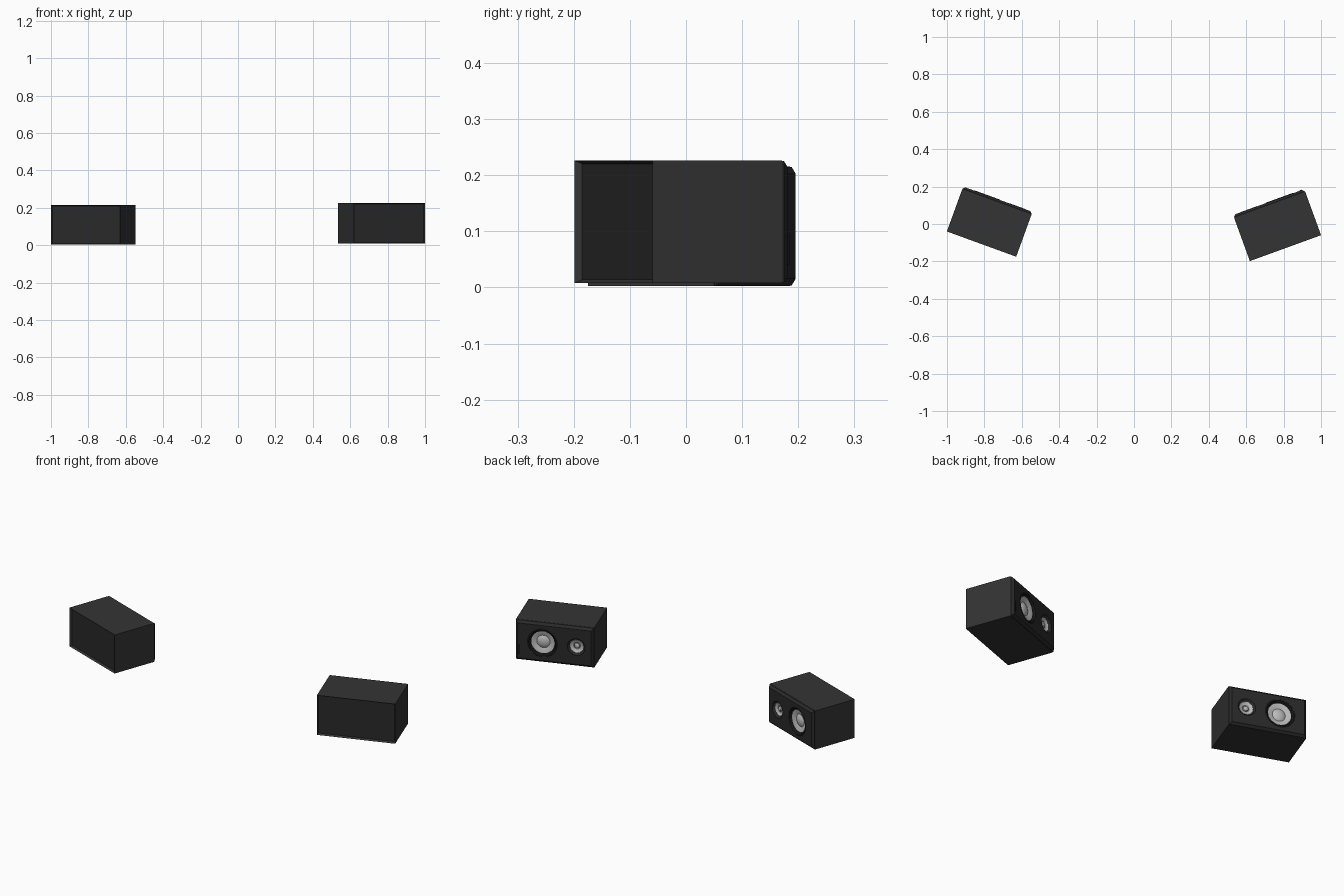
import bpy, bmesh, math
from mathutils import Matrix, Vector

if "Cube" in bpy.data.objects:
    bpy.data.objects.remove(bpy.data.objects["Cube"])


def material(name, r, g, b):
    m = bpy.data.materials.new(name)
    m.diffuse_color = (r, g, b, 1)
    m.use_nodes = True
    m.node_tree.nodes["Principled BSDF"].inputs["Base Color"].default_value = m.diffuse_color
    return m


SHELL = material("charcoal shell", 0.034, 0.034, 0.034)
BAFFLE = material("dark baffle", 0.022, 0.022, 0.023)
BLACK = material("black rubber", 0.008, 0.008, 0.008)
CONE = material("pale cone", 0.5, 0.5, 0.5)
GREY = material("mid grey", 0.2, 0.2, 0.2)

# Cabinet size in local space: width x, depth y, height z
W, D, H = 0.405, 0.262, 0.218
SLAB = 0.016
FACE = D / 2


def finish(bm, name, mats, smooth=False):
    bmesh.ops.recalc_face_normals(bm, faces=bm.faces)
    me = bpy.data.meshes.new(name)
    bm.to_mesh(me)
    bm.free()
    for m in mats:
        me.materials.append(m)
    ob = bpy.data.objects.new(name, me)
    bpy.context.collection.objects.link(ob)
    if smooth:
        bpy.ops.object.select_all(action='DESELECT')
        ob.select_set(True)
        bpy.context.view_layer.objects.active = ob
        bpy.ops.object.shade_smooth_by_angle(angle=math.radians(30))
    return ob


def box_bm(size, centre):
    bm = bmesh.new()
    bmesh.ops.create_cube(bm, size=1, matrix=Matrix.Translation(centre) @ Matrix.Diagonal((*size, 1)))
    return bm


def lathe(name, x, profile, mats, bands, steps=48):
    """Spin (radius, height above baffle) round the y axis; bands gives a material per segment."""
    bm = bmesh.new()
    rings = []
    for r, h in profile:
        if r == 0:
            rings.append([bm.verts.new((x, FACE + h, 0))] * steps)
        else:
            rings.append([bm.verts.new((x + r * math.cos(a), FACE + h, r * math.sin(a)))
                          for a in (2 * math.pi * i / steps for i in range(steps))])
    for k in range(len(rings) - 1):
        a, b = rings[k], rings[k + 1]
        for i in range(steps):
            j = (i + 1) % steps
            quad = list(dict.fromkeys((a[i], a[j], b[j], b[i])))
            bm.faces.new(quad).material_index = bands[k]
    ob = finish(bm, name, mats, True)
    # an open dish must face outwards
    me = ob.data
    if sum(p.normal.y * p.area for p in me.polygons) < 0:
        me.flip_normals()
    return ob


def cut(ob, x, radius, depth):
    bm = bmesh.new()
    bmesh.ops.create_cone(bm, cap_ends=True, segments=48, radius1=radius, radius2=radius, depth=2 * depth,
                          matrix=Matrix.Translation((x, FACE, 0)) @ Matrix.Rotation(math.pi / 2, 4, 'X'))
    cutter = finish(bm, "cutter", [])
    cutter.hide_render = True
    mod = ob.modifiers.new("hole", 'BOOLEAN')
    mod.operation = 'DIFFERENCE'
    mod.solver = 'EXACT'
    mod.object = cutter
    bpy.context.view_layer.objects.active = ob
    bpy.ops.object.modifier_apply(modifier=mod.name)
    bpy.data.objects.remove(cutter)


def speaker(side, m, scale, centre, yaw, has_slot):
    """m = +1 puts the woofer on the local +x side, -1 on the other."""
    parts = []
    wx, tx = 0.062 * m, -0.113 * m

    # cabinet shell with recessed rear panel
    bm = box_bm((W, D - SLAB, H), (0, -SLAB / 2, 0))
    rear = [f for f in bm.faces if f.normal.y < -0.9]
    bmesh.ops.inset_region(bm, faces=rear, thickness=0.008)
    for v in rear[0].verts:
        v.co.y += 0.012
    rear[0].material_index = 1
    shell = finish(bm, side + "_cabinet", [SHELL, BAFFLE])

    # baffle slab with chamfered outer edge
    bm = box_bm((W - 0.002, SLAB, H - 0.002), (0, FACE - SLAB / 2, 0))
    edges = [e for e in bm.edges if all(v.co.y > FACE - 0.001 for v in e.verts)]
    bmesh.ops.bevel(bm, geom=edges, offset=0.012, segments=1, affect='EDGES')
    baffle = finish(bm, side + "_baffle", [BAFFLE])
    for ob in (shell, baffle):
        cut(ob, wx, 0.076, 0.045)
        cut(ob, tx, 0.047, 0.03)
    parts += [shell, baffle]

    # woofer: trim, rubber surround, cone, dust cap
    parts.append(lathe(side + "_woofer", wx,
                       [(0.077, 0), (0.075, 0.002), (0.071, 0.001), (0.064, -0.010), (0.060, -0.010),
                        (0.034, -0.020), (0.026, -0.015), (0.014, -0.011), (0, -0.010)],
                       [BAFFLE, BLACK, CONE], [0, 0, 1, 1, 2, 2, 2, 2]))
    # tweeter: waveguide, pale ring, grey groove, centre dome
    parts.append(lathe(side + "_tweeter", tx,
                       [(0.048, 0), (0.046, 0.001), (0.036, -0.010), (0.021, -0.015), (0.015, -0.017),
                        (0.011, -0.012), (0, -0.008)],
                       [BAFFLE, CONE, GREY], [0, 0, 1, 2, 2, 1]))

    # ring of small beads round each driver
    bm = bmesh.new()
    for x, r, h, n in ((wx, 0.062, -0.009, 32), (tx, 0.036, -0.009, 20)):
        for i in range(n):
            a = 2 * math.pi * i / n
            bmesh.ops.create_icosphere(bm, subdivisions=1, radius=0.0022,
                                       matrix=Matrix.Translation((x + r * math.cos(a), FACE + h, r * math.sin(a))))
    parts.append(finish(bm, side + "_driver_beads", [GREY]))

    # control slot on the outer lower edge
    if has_slot:
        parts.append(finish(box_bm((0.014, 0.004, 0.055), (m * (W / 2 - 0.019), FACE, -0.05)),
                            side + "_control_slot", [BLACK]))

    place = Matrix.Translation(centre) @ Matrix.Rotation(yaw, 4, 'Z') @ Matrix.Scale(scale, 4)
    for ob in parts:
        ob.data.transform(place)


# the pair is toed in by twenty degrees
TOE = math.radians(20)
speaker("right", 1, 1.0, Vector((0.765, -0.006, 0.117)), TOE, True)
speaker("left", -1, 0.974, Vector((-0.7715, 0.0125, 0.109)), -TOE, False)
